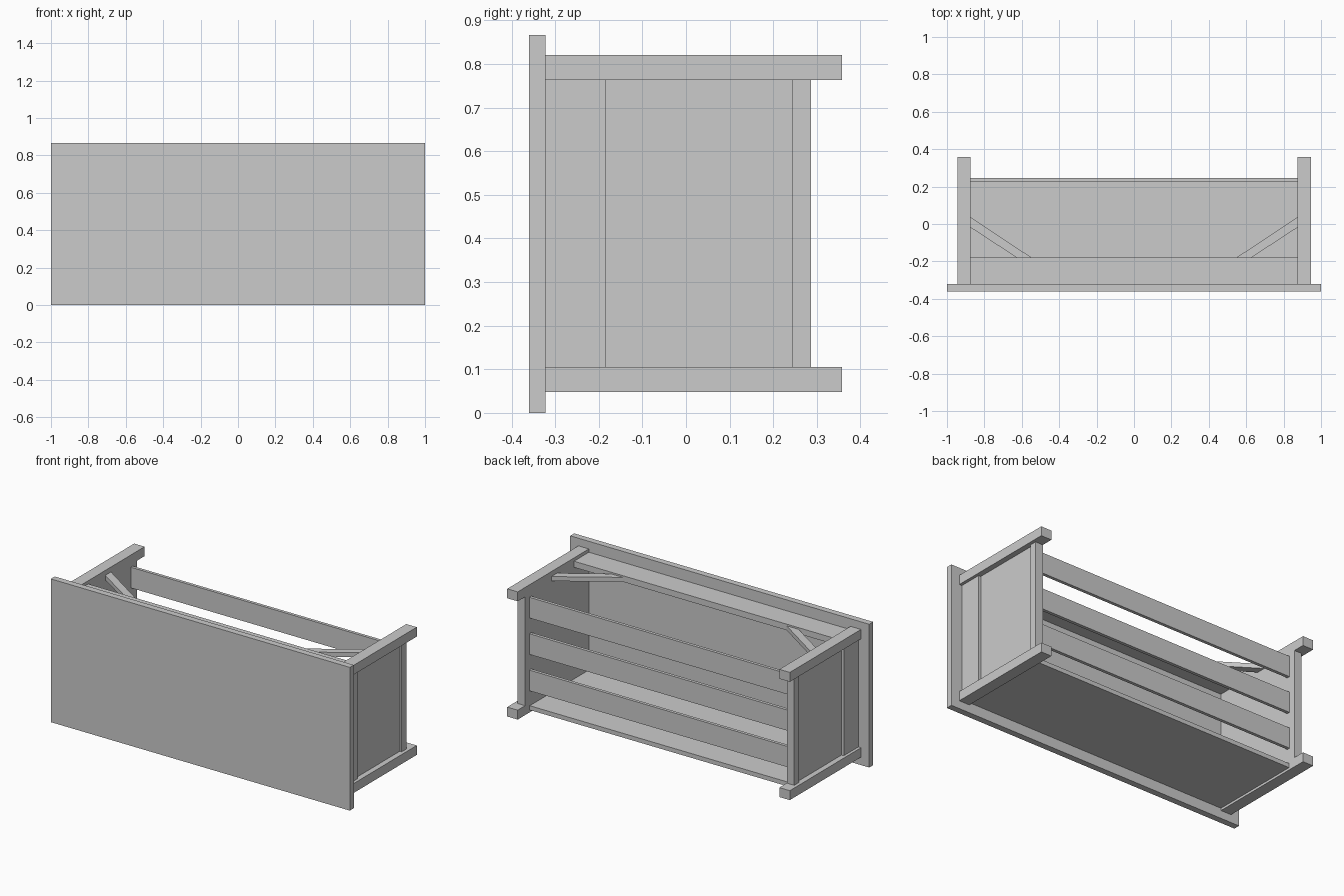
import bpy, bmesh

if "Cube" in bpy.data.objects:
    bpy.data.objects.remove(bpy.data.objects["Cube"])


def prism(name, outline, z0, z1):
    """Solid made by extruding an x/y outline upward."""
    bm = bmesh.new()
    face = bm.faces.new([bm.verts.new((x, y, z0)) for x, y in outline])
    new = bmesh.ops.extrude_face_region(bm, geom=[face])["geom"]
    bmesh.ops.translate(bm, vec=(0, 0, z1 - z0),
                        verts=[v for v in new if isinstance(v, bmesh.types.BMVert)])
    bmesh.ops.recalc_face_normals(bm, faces=bm.faces)
    mesh = bpy.data.meshes.new(name)
    bm.to_mesh(mesh)
    bm.free()
    ob = bpy.data.objects.new(name, mesh)
    bpy.context.collection.objects.link(ob)
    return ob


def box(name, x, y, z):
    return prism(name, [(x[0], y[0]), (x[1], y[0]), (x[1], y[1]), (x[0], y[1])], *z)


TOP = -0.322         # underside of the tabletop
INNER = 0.875        # inner face of the legs
LEG_Z = [(0.048, 0.105), (0.763, 0.82)]
BETWEEN = (0.105, 0.763)

# Tabletop (the table lies tipped on its long edge)
box("tabletop", (-1, 1), (-0.36, TOP), (0, 0.866))

# Both table ends
for label, s in (("left", -1), ("right", 1)):
    def span(a, b):
        return tuple(sorted((s * a, s * b)))

    for i, z in enumerate(LEG_Z):
        box(f"{label}_leg_{i + 1}", span(INNER, 0.945), (TOP, 0.358), z)
    box(f"{label}_end_apron", span(INNER, 0.927), (TOP, -0.183), BETWEEN)
    box(f"{label}_end_panel", span(INNER, 0.912), (-0.183, 0.243), BETWEEN)
    box(f"{label}_shelf_rail", span(INNER, 0.925), (0.243, 0.287), BETWEEN)
    # Diagonal corner brace
    prism(f"{label}_brace",
          [(s * x, y) for x, y in ((INNER, -0.018), (INNER, 0.037),
                                   (0.547, -0.18), (0.627, -0.18))], 0.763, 0.79)

# Long apron on the open side, closed panel on the other
box("long_apron", (-INNER, INNER), (TOP, -0.18), (0.763, 0.80))
box("closed_side_panel", (-INNER, INNER), (TOP, 0.243), (0.062, 0.088))

# Shelf slats
for i in range(3):
    z = 0.18 + 0.22 * i
    box(f"shelf_slat_{i + 1}", (-INNER, INNER), (0.228, 0.247), (z, z + 0.125))
